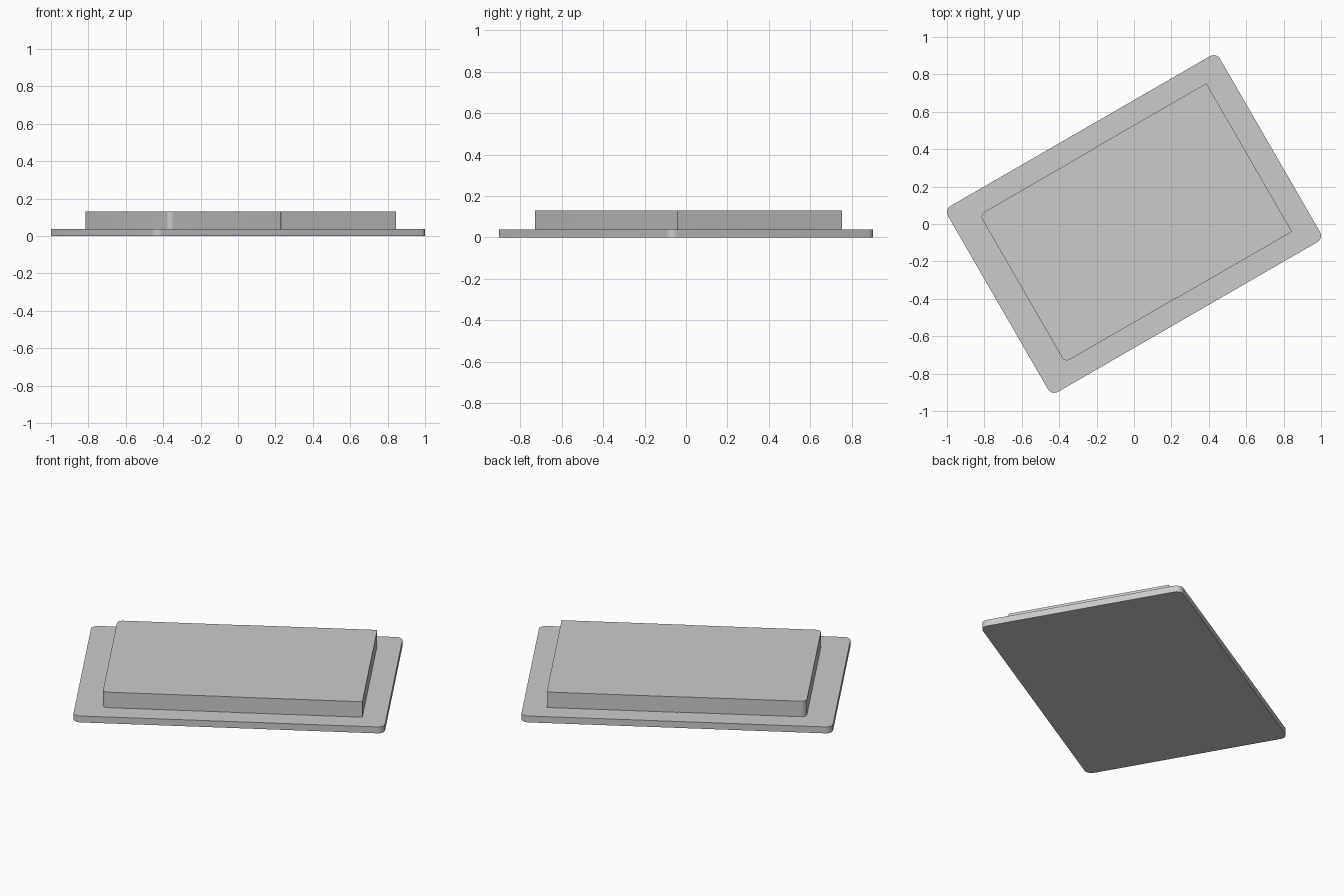
import bpy, bmesh
from math import sin, cos, pi, radians

if "Cube" in bpy.data.objects:
    bpy.data.objects.remove(bpy.data.objects["Cube"])

TILT = radians(30)


def corner(x, y, r, start, steps=8):
    """Quarter-circle of points about the centre of a rounded corner."""
    return [(x + r * cos(start + pi / 2 * i / steps),
             y + r * sin(start + pi / 2 * i / steps)) for i in range(steps + 1)]


def slab(name, outline, z0, z1):
    """Extrude an outline upward into a solid slab turned by TILT."""
    bm = bmesh.new()
    face = bm.faces.new([bm.verts.new((x, y, z0)) for x, y in outline])
    res = bmesh.ops.extrude_face_region(bm, geom=[face], use_keep_orig=True)
    tops = [g for g in res["geom"] if isinstance(g, bmesh.types.BMVert)]
    bmesh.ops.translate(bm, verts=tops, vec=(0, 0, z1 - z0))
    bmesh.ops.recalc_face_normals(bm, faces=bm.faces)
    mesh = bpy.data.meshes.new(name)
    bm.to_mesh(mesh)
    bm.free()
    ob = bpy.data.objects.new(name, mesh)
    bpy.context.collection.objects.link(ob)
    ob.rotation_euler.z = TILT
    bpy.ops.object.select_all(action='DESELECT')
    ob.select_set(True)
    bpy.context.view_layer.objects.active = ob
    bpy.ops.object.shade_smooth_by_angle(angle=radians(30))
    return ob


# Thin base plate with four rounded corners
A, B, R = 0.80, 0.534, 0.04
plate = (corner(A, B, R, 0) + corner(-A, B, R, pi / 2)
         + corner(-A, -B, R, pi) + corner(A, -B, R, 1.5 * pi))
slab("base_plate", plate, 0, 0.038)

# Raised block: square corners on one end, rounded on the other
U, V, r = 0.66, 0.426, 0.03
block = ([(0.711, -0.458), (0.711, 0.458), (0, 0.458), (0, V + r)]
         + corner(-U, V, r, pi / 2) + corner(-U, -V, r, pi)
         + [(0, -V - r), (0, -0.458)])
slab("raised_block", block, 0.038, 0.13)
